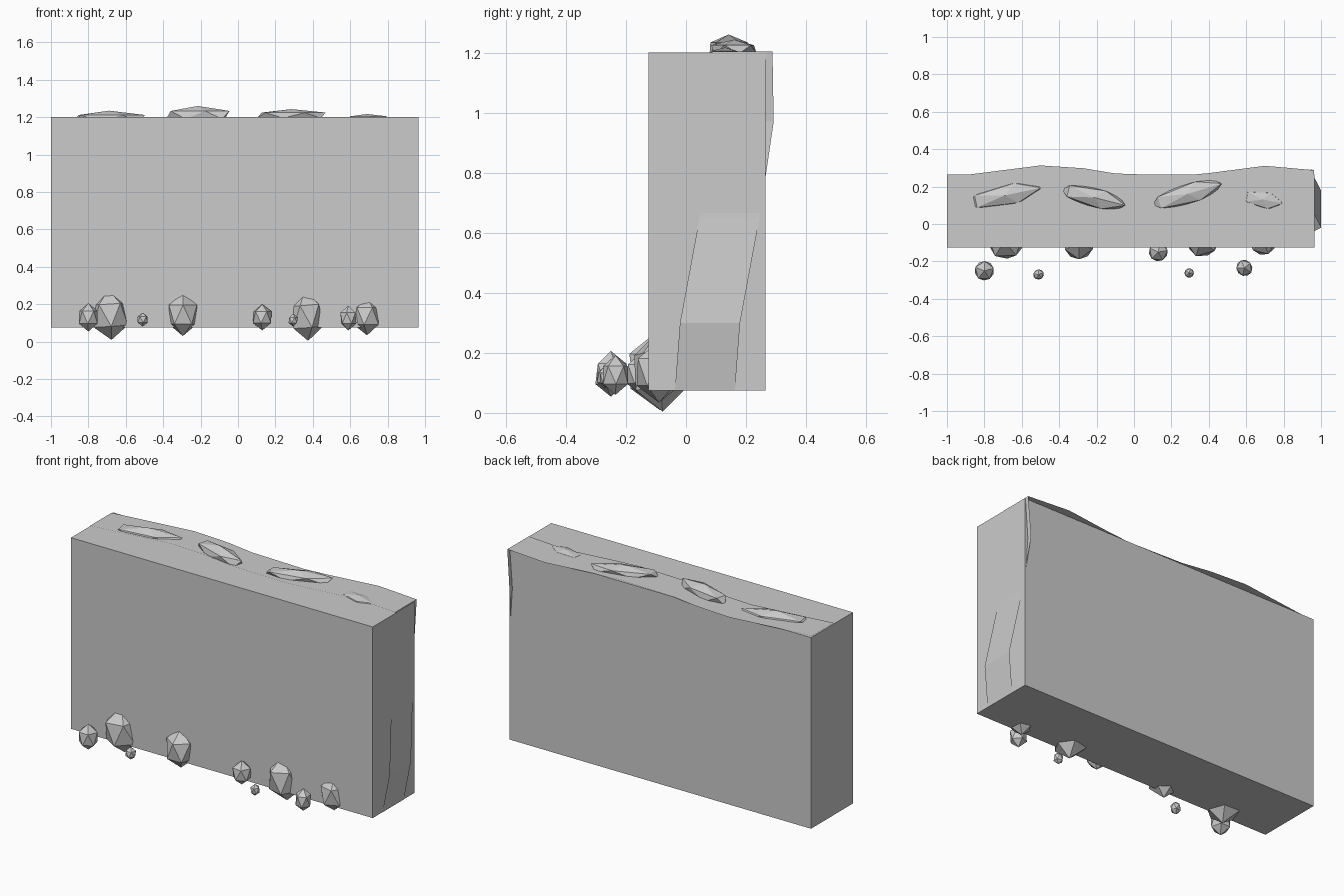
import bpy, bmesh
from math import radians


def finish(name, bm):
    bmesh.ops.recalc_face_normals(bm, faces=bm.faces)
    mesh = bpy.data.meshes.new(name)
    bm.to_mesh(mesh)
    bm.free()
    obj = bpy.data.objects.new(name, mesh)
    bpy.context.collection.objects.link(obj)
    return obj


def box(name, lo, hi):
    bm = bmesh.new()
    bmesh.ops.create_cube(bm, size=1)
    for v in bm.verts:
        v.co = [(a + b) / 2 + c * (b - a) for a, b, c in zip(lo, hi, v.co)]
    return finish(name, bm)


def rock(name, centre, radii, yaw=0, tilt=0):
    bm = bmesh.new()
    bmesh.ops.create_icosphere(bm, subdivisions=1, radius=1)
    obj = finish(name, bm)
    obj.location = centre
    obj.scale = radii
    obj.rotation_euler = (0, radians(tilt), radians(yaw))
    return obj


# Main slab
box("slab", (-1, -0.125, 0.075), (0.965, 0.265, 1.2))

# Wavy strip across the top that spills down the right end: x, z, centre y
path = [(-0.998, 1.204, 0.15), (-0.8, 1.204, 0.175), (-0.5, 1.204, 0.213),
        (-0.27, 1.204, 0.198), (-0.1, 1.204, 0.17), (0.25, 1.204, 0.158),
        (0.4, 1.204, 0.172), (0.7, 1.204, 0.211), (0.962, 1.204, 0.188),
        (0.945, 0.97, 0.192), (0.966, 0.65, 0.145), (1.0, 0.3, 0.08),
        (0.966, 0.075, 0.063)]
bm = bmesh.new()
rows = [[bm.verts.new((x, y + s * 0.1, z)) for s in (-1, 1)] for x, z, y in path]
for (a, b), (c, d) in zip(rows, rows[1:]):
    bm.faces.new((a, c, d, b))
finish("wavy_strip", bm)

# Flat stones lying on the strip
for i, (c, r, yaw) in enumerate([
        ((-0.69, 0.153, 1.193), (0.22, 0.062, 0.042), 12),
        ((-0.215, 0.142, 1.212), (0.195, 0.058, 0.048), -14),
        ((0.285, 0.16, 1.21), (0.215, 0.06, 0.033), 17),
        ((0.69, 0.13, 1.195), (0.12, 0.05, 0.022), -10)], 1):
    rock(f"top_stone_{i}", c, r, yaw)

# Rocks along the foot of the front face
for i, (c, r, yaw, tilt) in enumerate([
        ((-0.685, -0.09, 0.143), (0.108, 0.108, 0.134), 20, -4),
        ((-0.295, -0.11, 0.145), (0.088, 0.088, 0.115), 55, 0),
        ((0.13, -0.15, 0.13), (0.057, 0.055, 0.07), 10, 0),
        ((0.365, -0.085, 0.138), (0.1, 0.1, 0.134), 35, -5),
        ((0.69, -0.09, 0.136), (0.08, 0.085, 0.102), 5, 0),
        ((-0.8, -0.25, 0.13), (0.058, 0.058, 0.076), 15, 0),
        ((0.59, -0.235, 0.126), (0.047, 0.05, 0.066), 40, 0),
        ((-0.51, -0.27, 0.118), (0.032, 0.03, 0.037), 25, 0),
        ((0.295, -0.262, 0.115), (0.028, 0.028, 0.034), 0, 0)], 1):
    rock(f"foot_rock_{i}", c, r, yaw, tilt)
